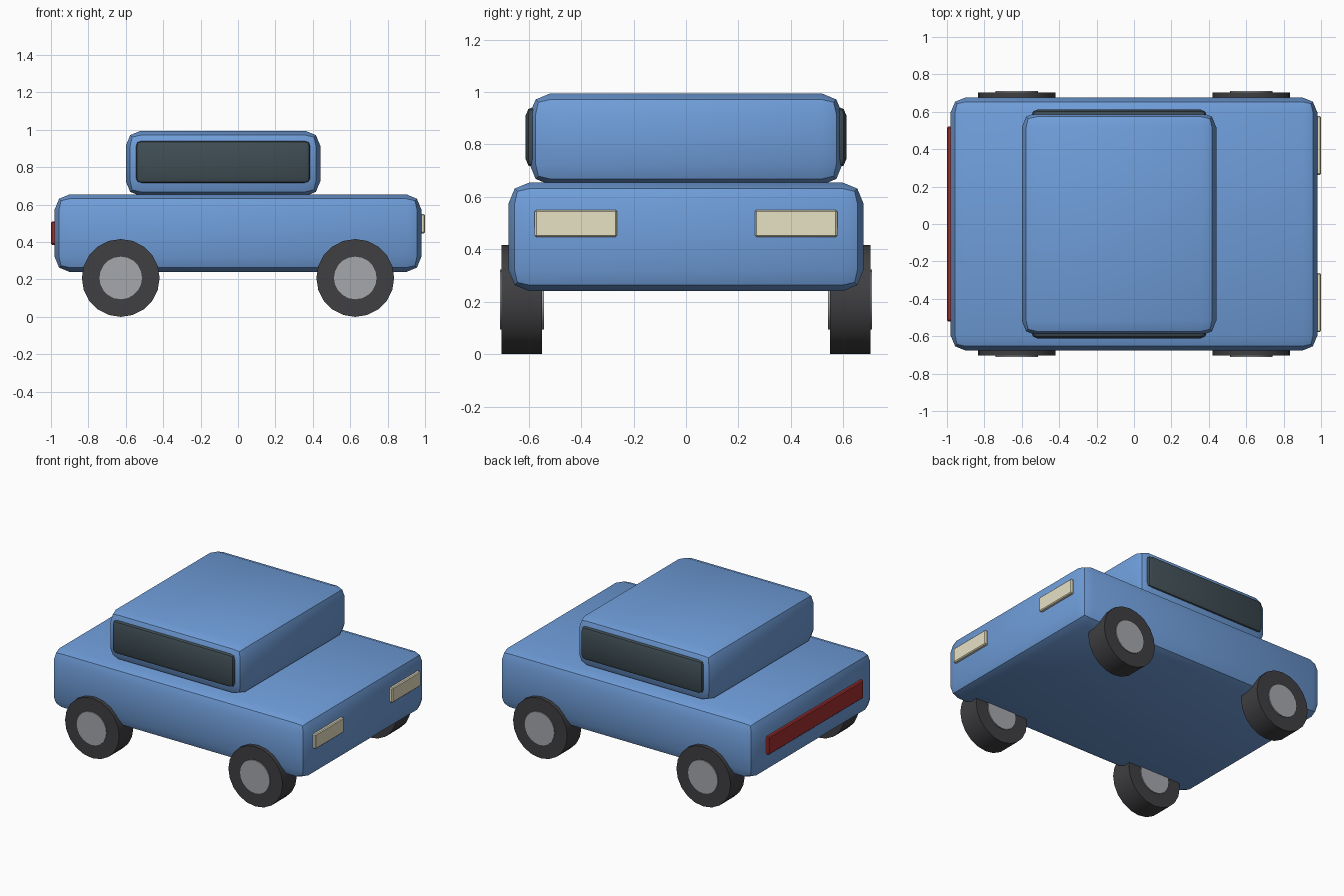
import bpy
from math import radians

if "Cube" in bpy.data.objects:
    bpy.data.objects.remove(bpy.data.objects["Cube"])


def material(name, rgb):
    m = bpy.data.materials.new(name)
    m.diffuse_color = (*rgb, 1)
    m.use_nodes = True
    m.node_tree.nodes["Principled BSDF"].inputs["Base Color"].default_value = m.diffuse_color
    return m


BLUE = material("blue paint", (0.16, 0.34, 0.70))
GLASS = material("dark glass", (0.05, 0.075, 0.09))
RUBBER = material("rubber", (0.05, 0.05, 0.055))
METAL = material("metal", (0.38, 0.39, 0.41))
CREAM = material("cream lamp", (0.80, 0.75, 0.55))
RED = material("red lamp", (0.38, 0.03, 0.03))


def finish(obj, name, mat):
    obj.name = name
    obj.data.materials.append(mat)
    bpy.ops.object.shade_smooth_by_angle(angle=radians(30))


def box(name, x, y, z, bevel, segments, mat):
    """Bevelled box from (min, max) ranges."""
    bpy.ops.mesh.primitive_cube_add(size=1, location=[sum(r) / 2 for r in (x, y, z)])
    obj = bpy.context.object
    obj.scale = [r[1] - r[0] for r in (x, y, z)]
    bpy.ops.object.transform_apply(location=False, rotation=False, scale=True)
    mod = obj.modifiers.new("Bevel", 'BEVEL')
    mod.width, mod.segments = bevel, segments
    bpy.ops.object.modifier_apply(modifier=mod.name)
    finish(obj, name, mat)


def disc(name, loc, radius, width, mat):
    """Cylinder lying along y."""
    bpy.ops.mesh.primitive_cylinder_add(vertices=20, radius=radius, depth=width,
                                        location=loc, rotation=(radians(90), 0, 0))
    finish(bpy.context.object, name, mat)


# Main shell and cabin
box("body", (-0.98, 0.98), (-0.677, 0.677), (0.24, 0.655), 0.08, 2, BLUE)
box("cabin", (-0.60, 0.44), (-0.597, 0.597), (0.645, 0.995), 0.08, 2, BLUE)

# Tail lamp bar across the back
box("tail_light", (-1.0, -0.94), (-0.52, 0.52), (0.385, 0.51), 0.006, 1, RED)

for s, side in ((-1, "right"), (1, "left")):
    # Side window and headlight
    box(f"window_{side}", (-0.55, 0.39), sorted((s * 0.52, s * 0.612)),
        (0.71, 0.945), 0.035, 2, GLASS)
    box(f"headlight_{side}", (0.94, 1.0), sorted((s * 0.263, s * 0.577)),
        (0.447, 0.55), 0.006, 1, CREAM)
    # Wheels with hubs showing on both faces
    for x, end in ((-0.627, "rear"), (0.627, "front")):
        loc = (x, s * 0.626, 0.208)
        disc(f"tyre_{end}_{side}", loc, 0.208, 0.155, RUBBER)
        disc(f"hub_{end}_{side}", loc, 0.114, 0.168, METAL)
